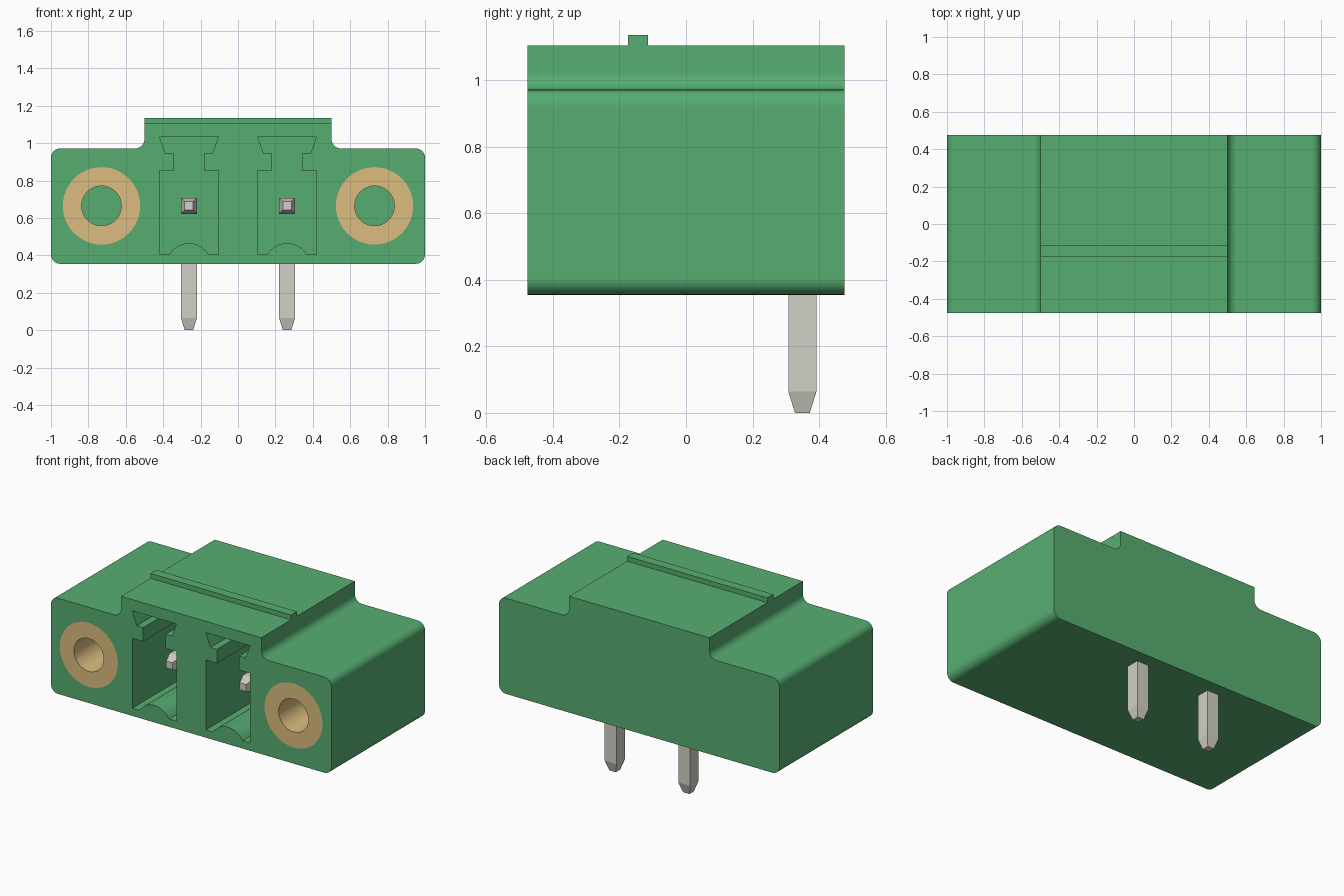
import bpy, bmesh, math
from mathutils import Vector

cube = bpy.data.objects.get("Cube")
if cube:
    bpy.data.objects.remove(cube, do_unlink=True)

FRONT, BACK = -0.477, 0.477
POCKET_BACK, BORE_BACK = 0.25, 0.22
PIN_X, INSERT_X, AXIS_Z = 0.2625, 0.73, 0.665


def material(name, colour):
    m = bpy.data.materials.new(name)
    m.use_nodes = True
    m.diffuse_color = (*colour, 1)
    m.node_tree.nodes["Principled BSDF"].inputs["Base Color"].default_value = (*colour, 1)
    return m


green = material("green plastic", (0.095, 0.42, 0.167))
brass = material("brass", (0.709, 0.504, 0.21))
metal = material("tinned metal", (0.645, 0.638, 0.572))


def loft(name, rings, mat, closed=False):
    """Skin a series of rings; cap the ends, or join last to first."""
    bm = bmesh.new()
    loops = [[bm.verts.new(p) for p in ring] for ring in rings]
    n = len(loops[0])
    pairs = list(zip(loops, loops[1:])) + ([(loops[-1], loops[0])] if closed else [])
    for a, b in pairs:
        for i in range(n):
            j = (i + 1) % n
            bm.faces.new((a[i], a[j], b[j], b[i]))
    if not closed:
        bm.faces.new(loops[0])
        bm.faces.new(loops[-1])
    bmesh.ops.recalc_face_normals(bm, faces=bm.faces)
    mesh = bpy.data.meshes.new(name)
    bm.to_mesh(mesh)
    bm.free()
    mesh.materials.append(mat)
    ob = bpy.data.objects.new(name, mesh)
    bpy.context.collection.objects.link(ob)
    return ob


def prism(name, profile, y0, y1, mat):
    return loft(name, [[(x, y, z) for x, z in profile] for y in (y0, y1)], mat)


def circle(x, z, r, steps=48):
    return [(x + r * math.cos(2 * math.pi * i / steps),
             z + r * math.sin(2 * math.pi * i / steps)) for i in range(steps)]


def rounded(corners, steps=8):
    """Round right-angled corners given as (x, z, radius)."""
    out = []
    for i, (x, z, r) in enumerate(corners):
        p = Vector((x, z))
        if r == 0:
            out.append((x, z))
            continue
        a = (Vector(corners[i - 1][:2]) - p).normalized()
        b = (Vector(corners[(i + 1) % len(corners)][:2]) - p).normalized()
        for k in range(steps + 1):
            t = k / steps * math.pi / 2
            out.append(tuple(p + r * (a + b - b * math.cos(t) - a * math.sin(t))))
    return out


def select_only(ob):
    bpy.ops.object.select_all(action="DESELECT")
    ob.select_set(True)
    bpy.context.view_layer.objects.active = ob


def smooth(ob):
    select_only(ob)
    bpy.ops.object.shade_smooth_by_angle(angle=math.radians(30))
    wn = ob.modifiers.new("Weighted normals", "WEIGHTED_NORMAL")
    wn.keep_sharp = True


def cut(ob, cutter):
    mod = ob.modifiers.new("Cut", "BOOLEAN")
    mod.operation, mod.solver, mod.object = "DIFFERENCE", "EXACT", cutter
    select_only(ob)
    bpy.ops.object.modifier_apply(modifier=mod.name)
    bpy.data.objects.remove(cutter, do_unlink=True)


# Housing with a raised middle
R = 0.05
half = [(1, 0.355, R), (1, 0.972, R), (0.5, 0.972, R), (0.5, 1.105, 0)]
outline = rounded(half + [(-x, z, r) for x, z, r in reversed(half)])
housing = prism("housing", outline, FRONT, BACK, green)

# Keyed contact pockets with a curved floor ridge
floor_z, ridge_r = 0.405, 0.122
sweep = math.radians(59.4)
ridge = [(ridge_r * math.sin(t), 0.343 + ridge_r * math.cos(t))
         for t in (sweep * (k / 8 - 1) for k in range(17))]
side = [(0.157, floor_z), (0.157, 0.855), (0.08, 0.855),
        (0.08, 0.945), (0.125, 0.945), (0.157, 1.032)]
pocket = ridge + side + [(-x, z) for x, z in reversed(side)]

for s in (-1, 1):
    shifted = [(x + s * PIN_X, z) for x, z in pocket]
    cut(housing, prism("pocket_cutter", shifted, FRONT - 0.1, POCKET_BACK, green))
    bore = circle(s * INSERT_X, AXIS_Z, 0.207)
    cut(housing, prism("bore_cutter", bore, FRONT - 0.1, BORE_BACK, green))
smooth(housing)

# Latch rib across the top
prism("latch_rib", [(-0.5, 1.1), (0.5, 1.1), (0.5, 1.136), (-0.5, 1.136)],
      -0.175, -0.115, green)


def square(h):
    return [(-h, -h), (h, -h), (h, h), (-h, h)]


W, TIP, TAPER = 0.0425, 0.0225, 0.065
PIN_Y, PIN_FRONT = 0.35, -0.325

for s, label in ((-1, "right"), (1, "left")):
    # Threaded insert
    rings = [[(x, y, z) for x, z in circle(s * INSERT_X, AXIS_Z, r)]
             for r, y in ((0.207, FRONT), (0.207, BORE_BACK),
                          (0.106, BORE_BACK), (0.106, FRONT))]
    smooth(loft(label + "_threaded_insert", rings, brass, closed=True))

    # Contact pin inside the pocket, and the solder leg below
    px = s * PIN_X
    contact = ((PIN_FRONT, TIP), (PIN_FRONT + TAPER, W), (PIN_Y + W, W))
    loft(label + "_contact_pin",
         [[(px + a, y, AXIS_Z + b) for a, b in square(h)] for y, h in contact], metal)
    leg = ((0, TIP), (TAPER, W), (AXIS_Z, W))
    loft(label + "_solder_leg",
         [[(px + a, PIN_Y + b, z) for a, b in square(h)] for z, h in leg], metal)
